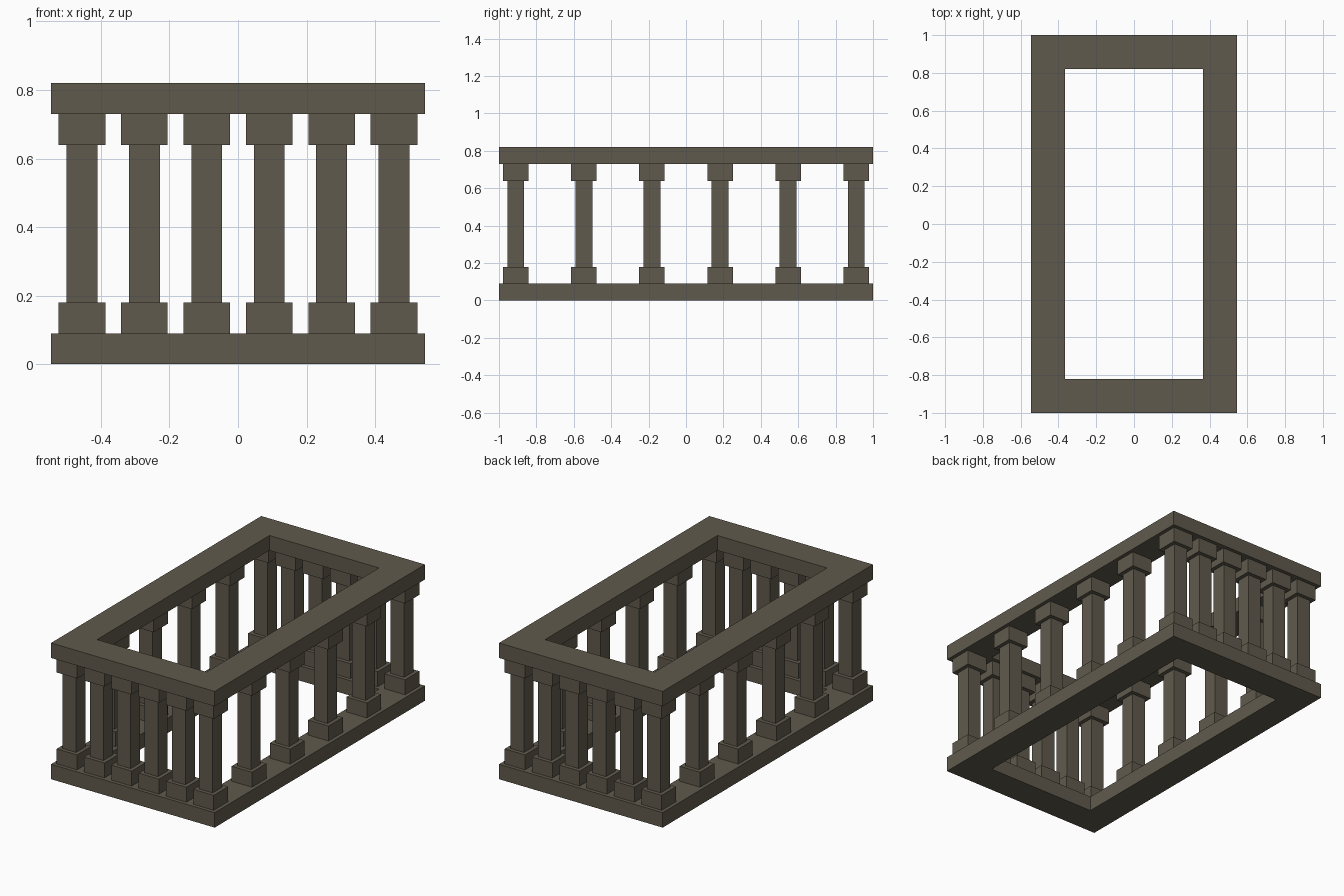
import bpy, bmesh
from mathutils import Matrix, Vector

if "Cube" in bpy.data.objects:
    bpy.data.objects.remove(bpy.data.objects["Cube"])

HX, HY = 0.545, 1.0      # outer half sizes
RAIL = 0.18              # rail width
N = 6                    # columns per side

stone = bpy.data.materials.new("weathered stone")
stone.diffuse_color = (0.118, 0.102, 0.073, 1)
stone.use_nodes = True
stone.node_tree.nodes["Principled BSDF"].inputs["Base Color"].default_value = stone.diffuse_color


def finish(name, bm):
    bmesh.ops.recalc_face_normals(bm, faces=bm.faces)
    mesh = bpy.data.meshes.new(name)
    bm.to_mesh(mesh)
    bm.free()
    mesh.materials.append(stone)
    bpy.context.collection.objects.link(bpy.data.objects.new(name, mesh))


def frame(name, z0, z1):
    """Rectangular ring with a rectangular cross-section."""
    bm = bmesh.new()
    section = [(0, z0), (0, z1), (RAIL, z1), (RAIL, z0)]
    corners = [(-1, -1), (1, -1), (1, 1), (-1, 1)]
    rings = [[bm.verts.new((sx * (HX - d), sy * (HY - d), z)) for d, z in section]
             for sx, sy in corners]
    for i in range(4):
        a, b = rings[i], rings[(i + 1) % 4]
        for j in range(4):
            k = (j + 1) % 4
            bm.faces.new((a[j], b[j], b[k], a[k]))
    finish(name, bm)


def block(bm, x, y, width, z0, z1):
    m = Matrix.Translation((x, y, (z0 + z1) / 2)) @ Matrix.Diagonal((width, width, z1 - z0, 1))
    bmesh.ops.create_cube(bm, size=1, matrix=m)


# Bottom and top rails
frame("base_frame", 0.0, 0.09)
frame("top_frame", 0.73, 0.82)

# Column positions: a 6 x 6 grid, outer ring only
cx, cy = HX - RAIL / 2, HY - RAIL / 2
spots = [(-cx + 2 * cx * i / (N - 1), -cy + 2 * cy * j / (N - 1))
         for i in range(N) for j in range(N)
         if i in (0, N - 1) or j in (0, N - 1)]

# Columns: plinth, shaft and capital
for n, (x, y) in enumerate(spots, 1):
    bm = bmesh.new()
    block(bm, x, y, 0.136, 0.09, 0.18)
    block(bm, x, y, 0.09, 0.18, 0.64)
    block(bm, x, y, 0.136, 0.64, 0.73)
    finish(f"column_{n}", bm)
